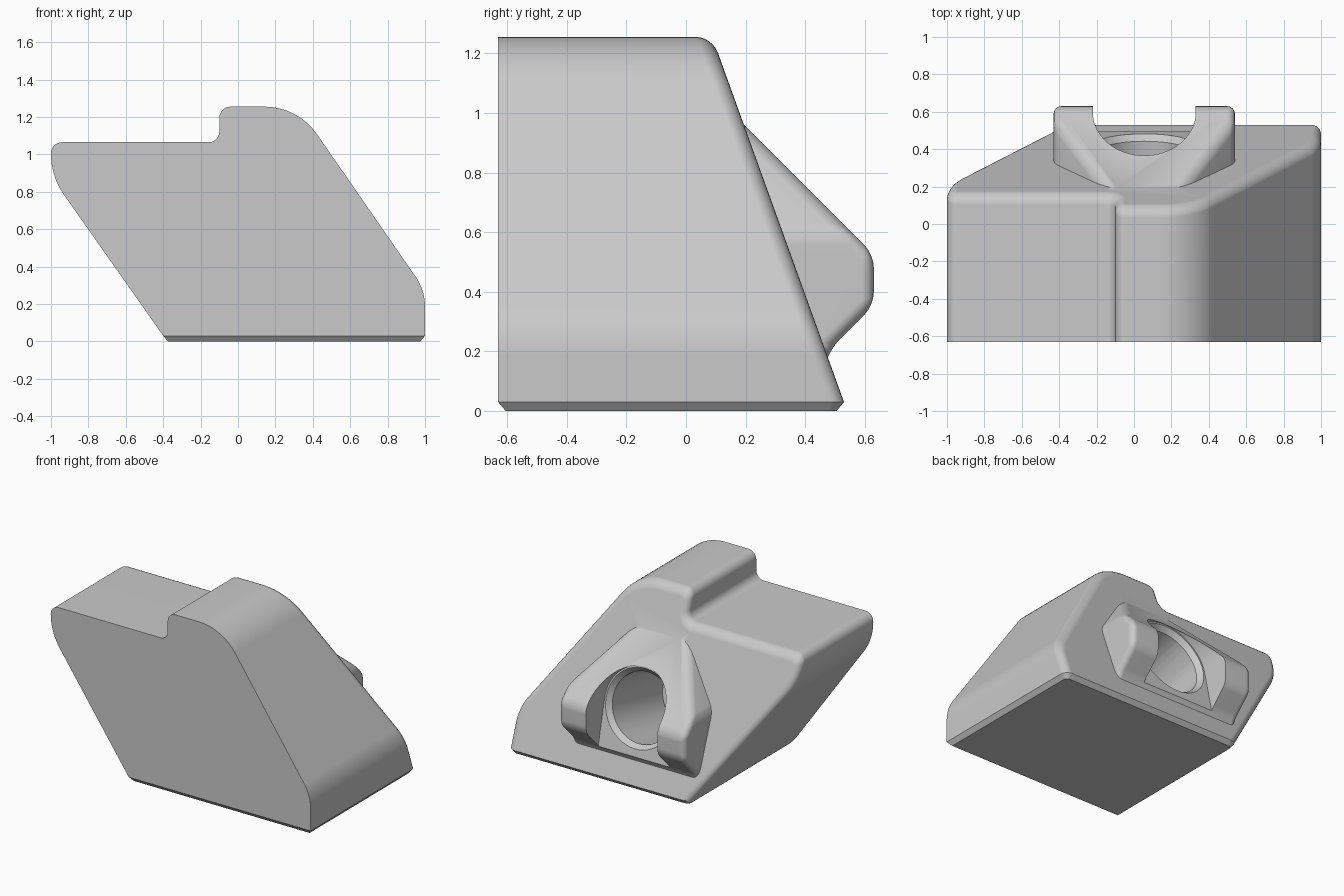
import bpy, bmesh, math
from mathutils import Matrix, Vector

cube = bpy.data.objects.get("Cube")
if cube:
    bpy.data.objects.remove(cube, do_unlink=True)

GREY = (0.59, 0.59, 0.59, 1)
grey = bpy.data.materials.new("plain grey")
grey.use_nodes = True
grey.diffuse_color = GREY
grey.node_tree.nodes["Principled BSDF"].inputs["Base Color"].default_value = GREY


def rounded(corners, steps=8):
    """Turn (u, v, radius) corners into an outline with round corners."""
    out = []
    for i, (u, v, r) in enumerate(corners):
        p = Vector((u, v))
        if not r:
            out.append(p)
            continue
        a = (Vector(corners[i - 1][:2]) - p).normalized()
        b = (Vector(corners[(i + 1) % len(corners)][:2]) - p).normalized()
        half = a.angle(b) / 2
        centre = p + (a + b).normalized() * r / math.sin(half)
        start = p + a * r / math.tan(half) - centre
        end = p + b * r / math.tan(half) - centre
        turn = math.pi - 2 * half
        for k in range(steps + 1):
            t = k / steps
            out.append(centre + (start * math.sin((1 - t) * turn)
                                 + end * math.sin(t * turn)) / math.sin(turn))
    return out


def finish(name, bm):
    mesh = bpy.data.meshes.new(name)
    bm.to_mesh(mesh)
    bm.free()
    mesh.materials.append(grey)
    obj = bpy.data.objects.new(name, mesh)
    bpy.context.collection.objects.link(obj)
    return obj


def loft(*rings):
    """Closed solid through matching outlines of 3D points."""
    bm = bmesh.new()
    loops = [[bm.verts.new(p) for p in ring] for ring in rings]
    bm.faces.new(loops[0])
    bm.faces.new(loops[-1][::-1])
    for a, b in zip(loops, loops[1:]):
        for i in range(len(a)):
            bm.faces.new((a[i - 1], a[i], b[i], b[i - 1]))
    bmesh.ops.recalc_face_normals(bm, faces=bm.faces)
    return bm


def apply(obj, kind, **settings):
    mod = obj.modifiers.new(kind.lower(), kind)
    for key, value in settings.items():
        setattr(mod, key, value)
    bpy.ops.object.select_all(action='DESELECT')
    obj.select_set(True)
    bpy.context.view_layer.objects.active = obj
    bpy.ops.object.modifier_apply(modifier=mod.name)


def combine(obj, other, operation):
    apply(obj, 'BOOLEAN', object=other, operation=operation, solver='EXACT')
    bpy.data.objects.remove(other, do_unlink=True)


# Body outline, with an outward direction at each point; the base line stays level
FRONT, BASE, RIM = -0.63, 0.03, 0.052
outline = rounded([(-0.4, BASE, 0), (1, BASE, 0), (1, 0.273, 0.28), (0.32, 1.255, 0.34),
                   (-0.1, 1.255, 0.06), (-0.1, 1.065, 0.055), (-1, 1.065, 0.06),
                   (-1, 0.882, 0.38)])
outward = []
for i, p in enumerate(outline):
    d1 = (p - outline[i - 1]).normalized()
    d2 = (outline[(i + 1) % len(outline)] - p).normalized()
    n1, n2 = Vector((d1.y, -d1.x)), Vector((d2.y, -d2.x))
    if i == 0:
        outward.append(Vector((1 / n1.x, 0)))
    elif i == 1:
        outward.append(Vector((1 / n2.x, 0)))
    else:
        outward.append((n1 + n2) / (1 + n1.dot(n2)))

# Sweep it back to a sloping rear face with a rounded rim
rings = [[(p.x, FRONT, p.y) for p in outline]]
for k in range(7):
    t = math.pi / 2 * k / 6
    inner = [p - n * RIM * (1 - math.cos(t)) for p, n in zip(outline, outward)]
    rings.append([(q.x, 0.541 - 0.361 * q.y - RIM * (1 - math.sin(t)), q.y) for q in inner])
bm = loft(*rings)

# Chamfer the base
base = [f for f in bm.faces if all(v.co.z < BASE + 0.001 for v in f.verts)]
bmesh.ops.inset_region(bm, faces=base, thickness=0.025, use_even_offset=True)
for v in {v for f in base for v in f.verts}:
    v.co.z = 0
body = finish("block_body", bm)

# Boss: side outline crossed with a tapering rear outline, all edges rounded
MID = 0.055
side = [(0.1, 0.1), (0.1, 1.055), (0.63, 0.525), (0.63, 0.355), (0.485, 0.21), (0.45, 0.1)]
boss = finish("boss", loft([(MID - 0.6, y, z) for y, z in side],
                           [(MID + 0.6, y, z) for y, z in side]))
half = [(0.14, 1.2), (0.21, 0.955), (0.485, 0.6), (0.485, 0.05)]
shape = [(MID + x, z) for x, z in half] + [(MID - x, z) for x, z in half[::-1]]
combine(boss, finish("boss_trim", loft([(x, 0, z) for x, z in shape],
                                       [(x, 0.8, z) for x, z in shape])), 'INTERSECT')
apply(boss, 'BEVEL', width=0.042, segments=4, limit_method='ANGLE', angle_limit=math.radians(25))

# U-shaped seat, open at the bottom, on a slightly tilted axis
tilt = Matrix.Translation((MID, 0.424, 0.52)) @ Matrix.Rotation(math.radians(-77.3), 4, 'X')
R = 0.275
slot = [(R * math.cos(a), -R * math.sin(a)) for a in (math.pi * i / 32 for i in range(33))]
slot += [(-R, 0.42), (R, 0.42)]
combine(boss, finish("seat_cutter", loft([tilt @ Vector((x, y, 0)) for x, y in slot],
                                         [tilt @ Vector((x, y, 0.5)) for x, y in slot])),
        'DIFFERENCE')
combine(body, boss, 'UNION')

# Blind round hole with a chamfered mouth
for depth, r_out in ((0.6, 0.235), (0.035, 0.265)):
    bm = bmesh.new()
    bmesh.ops.create_cone(bm, cap_ends=True, segments=48, radius1=0.235, radius2=r_out,
                          depth=depth, matrix=tilt @ Matrix.Translation((0, 0, 0.001 - depth / 2)))
    combine(body, finish("hole_cutter", bm), 'DIFFERENCE')

# Smooth shading with crisp edges
bpy.ops.object.select_all(action='DESELECT')
body.select_set(True)
bpy.context.view_layer.objects.active = body
bpy.ops.object.shade_smooth_by_angle(angle=math.radians(30))
body.modifiers.new("even_shading", 'WEIGHTED_NORMAL').keep_sharp = True
